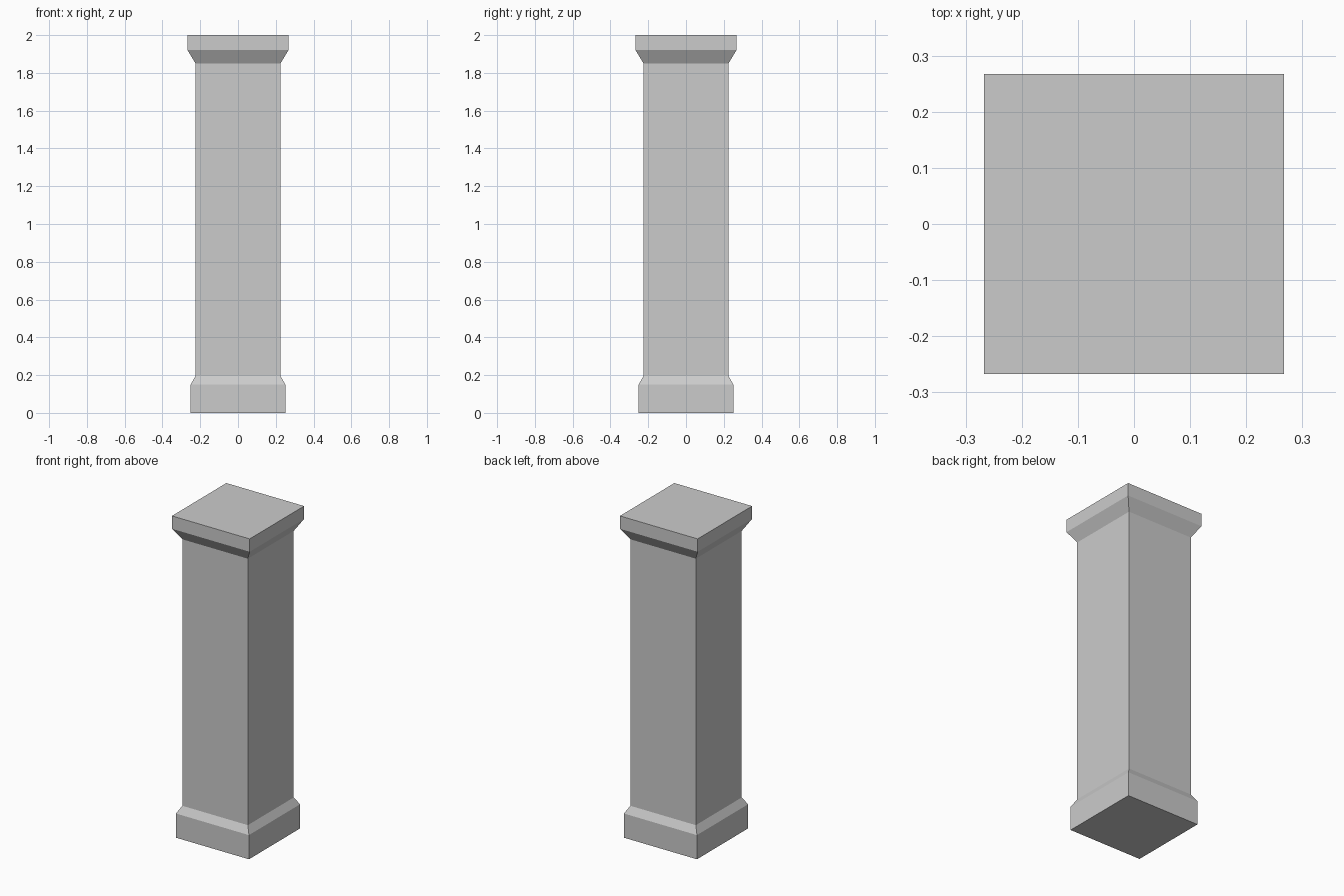
import bpy
import bmesh

if "Cube" in bpy.data.objects:
    bpy.data.objects.remove(bpy.data.objects["Cube"])

# Square pillar profile: (half width, height) from plinth to cap
PROFILE = [
    (0.251, 0.0), (0.251, 0.15),    # plinth
    (0.225, 0.195), (0.225, 1.85),  # sloped shoulder and shaft
    (0.267, 1.92), (0.267, 2.0),    # flared neck and cap slab
]
CORNERS = [(-1, -1), (1, -1), (1, 1), (-1, 1)]

bm = bmesh.new()
rings = [[bm.verts.new((sx * h, sy * h, z)) for sx, sy in CORNERS]
         for h, z in PROFILE]

# Side walls between neighbouring rings
for low, high in zip(rings, rings[1:]):
    for i in range(4):
        j = (i + 1) % 4
        bm.faces.new((low[i], low[j], high[j], high[i]))

# Closed underside and top
bm.faces.new(rings[0][::-1])
bm.faces.new(rings[-1])

mesh = bpy.data.meshes.new("square_pillar")
bm.to_mesh(mesh)
bm.free()
pillar = bpy.data.objects.new("square_pillar", mesh)
bpy.context.collection.objects.link(pillar)
